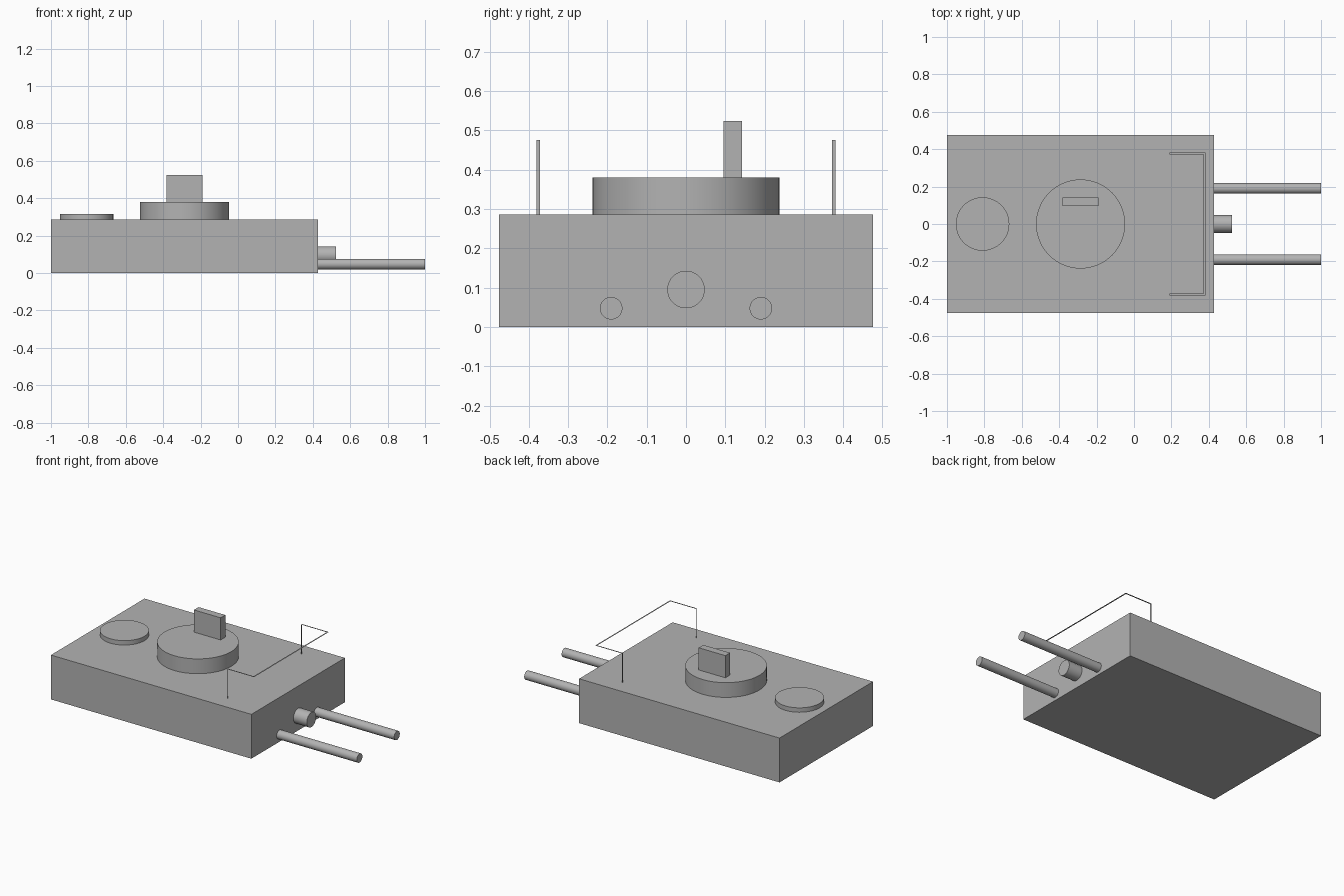
import bpy
import bmesh
import math
from mathutils import Matrix, Vector

cube = bpy.data.objects.get("Cube")
if cube:
    bpy.data.objects.remove(cube, do_unlink=True)

U = 1 / 21  # module: the whole length is 42 modules

grey = bpy.data.materials.new("plain grey")
grey.use_nodes = True
COLOUR = (0.45, 0.45, 0.45, 1)
grey.diffuse_color = COLOUR
grey.node_tree.nodes["Principled BSDF"].inputs["Base Color"].default_value = COLOUR


def finish(name, bm, smooth=False):
    bmesh.ops.scale(bm, vec=(U, U, U), verts=bm.verts)
    mesh = bpy.data.meshes.new(name)
    bm.to_mesh(mesh)
    bm.free()
    mesh.materials.append(grey)
    obj = bpy.data.objects.new(name, mesh)
    bpy.context.collection.objects.link(obj)
    if smooth:
        bpy.ops.object.select_all(action='DESELECT')
        obj.select_set(True)
        bpy.context.view_layer.objects.active = obj
        bpy.ops.object.shade_smooth_by_angle(angle=math.radians(35))
    return obj


def box(name, centre, size):
    bm = bmesh.new()
    bmesh.ops.create_cube(bm, size=1, matrix=Matrix.Translation(centre) @ Matrix.Diagonal((*size, 1)))
    return finish(name, bm)


def cylinder(name, base, radius, length, axis):
    axis = Vector(axis)
    turn = axis.to_track_quat('Z', 'Y').to_matrix().to_4x4()
    bm = bmesh.new()
    bmesh.ops.create_cone(bm, cap_ends=True, segments=64, radius1=radius, radius2=radius, depth=length,
                          matrix=Matrix.Translation(Vector(base) + axis * length / 2) @ turn)
    return finish(name, bm, smooth=True)


# Body, dial, lever and button
UP, OUT = (0, 0, 1), (1, 0, 0)
box("body", (-6, 0, 3), (30, 20, 6))
cylinder("dial", (-6, 0, 6), 5, 2, UP)
box("dial_lever", (-6, 2.5, 9.5), (4, 1, 3))
cylinder("button", (-17, 0, 6), 3, 0.6, UP)

# Plug and prongs on the end face
cylinder("centre_plug", (9, 0, 2), 1, 2, OUT)
for side, y in (("left", 4), ("right", -4)):
    cylinder(side + "_prong", (9, y, 1), 0.6, 12, OUT)

# Open guard frame: U-shaped rims joined by two end strips
START, END, HALF, WALL = 4, 8, 8, 0.2
BOTTOM, TOP = 6.01, 10
inner = HALF - WALL
bm = bmesh.new()


def face(points):
    bm.faces.new([bm.verts.new(p) for p in points])


for z in (BOTTOM, TOP):
    outline = [(START, -HALF), (END, -HALF), (END, HALF), (START, HALF),
               (START, inner), (END - WALL, inner), (END - WALL, -inner), (START, -inner)]
    face([(x, y, z) for x, y in outline])
for s in (-1, 1):
    y0, y1 = sorted((s * inner, s * HALF))
    face([(START, y1, BOTTOM), (START, y0, BOTTOM), (START, y0, TOP), (START, y1, TOP)])
finish("guard_frame", bm)
